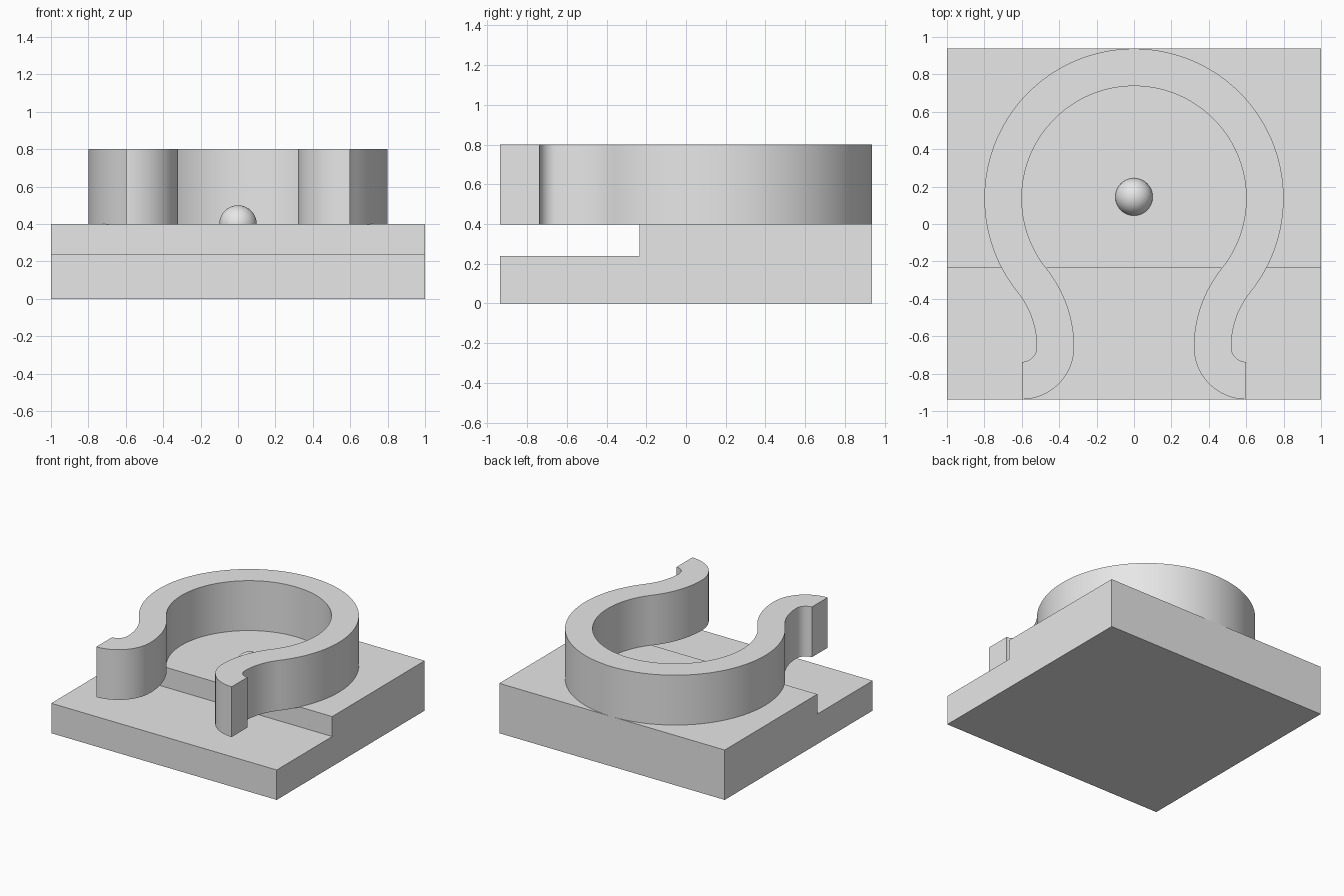
import bpy, bmesh
from math import pi, sin, cos, atan2, radians

cube = bpy.data.objects.get("Cube")
if cube:
    bpy.data.objects.remove(cube, do_unlink=True)

grey = bpy.data.materials.new("plain grey")
grey.use_nodes = True
colour = (0.8, 0.8, 0.8, 1)
grey.diffuse_color = colour
grey.node_tree.nodes["Principled BSDF"].inputs["Base Color"].default_value = colour


def make_object(name, bm, smooth=False):
    bmesh.ops.recalc_face_normals(bm, faces=bm.faces)
    mesh = bpy.data.meshes.new(name)
    bm.to_mesh(mesh)
    bm.free()
    mesh.materials.append(grey)
    obj = bpy.data.objects.new(name, mesh)
    bpy.context.collection.objects.link(obj)
    if smooth:
        bpy.ops.object.select_all(action='DESELECT')
        obj.select_set(True)
        bpy.context.view_layer.objects.active = obj
        bpy.ops.object.shade_smooth_by_angle(angle=radians(30))
    return obj


def extrude(name, outline, vector, smooth=False):
    """Closed solid made by sweeping a flat outline along a vector."""
    bm = bmesh.new()
    face = bm.faces.new([bm.verts.new(p) for p in outline])
    new = bmesh.ops.extrude_face_region(bm, geom=[face], use_keep_orig=True)
    moved = [v for v in new["geom"] if isinstance(v, bmesh.types.BMVert)]
    bmesh.ops.translate(bm, verts=moved, vec=vector)
    return make_object(name, bm, smooth)


def arc(cx, cy, radius, start, end, steps):
    angles = [start + (end - start) * i / steps for i in range(steps + 1)]
    return [(cx + radius * cos(a), cy + radius * sin(a)) for a in angles]


# Stepped base plate, lower at the front
depth, step_y, low, top = 0.9375, -0.235, 0.24, 0.4
side = [(-depth, 0), (depth, 0), (depth, top), (step_y, top), (step_y, low), (-depth, low)]
extrude("base_plate", [(-1, y, z) for y, z in side], (2, 0, 0))

# Spring clip: a ring that flows into two outward-curling arms
ring_y = 0.1375
inner, outer = 0.6, 0.8
tip_x, tip_y, tip_in, tip_out = 0.6, -0.6575, 0.08, 0.28
throat = tip_x - tip_out
drop = ring_y - tip_y
# Neck arc tangent to both the ring and the tip
neck_r = (throat ** 2 + drop ** 2 - inner ** 2) / (2 * (inner - throat))
neck_x = throat + neck_r
join = atan2(-drop, neck_x)


def half_edge(ring_r, neck_radius, tip_r):
    ring = arc(0, ring_y, ring_r, pi / 2, join, 56)
    neck = arc(neck_x, tip_y, neck_radius, join + pi, pi, 16)
    tip = arc(tip_x, tip_y, tip_r, pi, 1.5 * pi, 16)
    return ring + neck[1:] + tip[1:]


outside = half_edge(outer, neck_r - (outer - inner), tip_in)
inside = half_edge(inner, neck_r, tip_out)
half = len(outside)


def mirrored(edge):
    return [(-x, y) for x, y in reversed(edge[1:])] + edge


bm = bmesh.new()
bottom, height = 0.397, 0.403
rows = []
for a, b in zip(mirrored(outside), mirrored(inside)):
    rows.append([bm.verts.new((*p, z)) for p, z in
                 ((a, bottom), (b, bottom), (b, bottom + height), (a, bottom + height))])
for r, s in zip(rows, rows[1:]):
    for i in range(4):
        j = (i + 1) % 4
        bm.faces.new((r[i], r[j], s[j], s[i]))
bm.faces.new(rows[0])
bm.faces.new(rows[-1])
make_object("spring_clip", bm, smooth=True)

# Small locating ball set into the plate
bm = bmesh.new()
bmesh.ops.create_uvsphere(bm, u_segments=48, v_segments=24, radius=0.1)
bmesh.ops.translate(bm, verts=bm.verts, vec=(0, 0.145, top))
make_object("locating_ball", bm, smooth=True)
